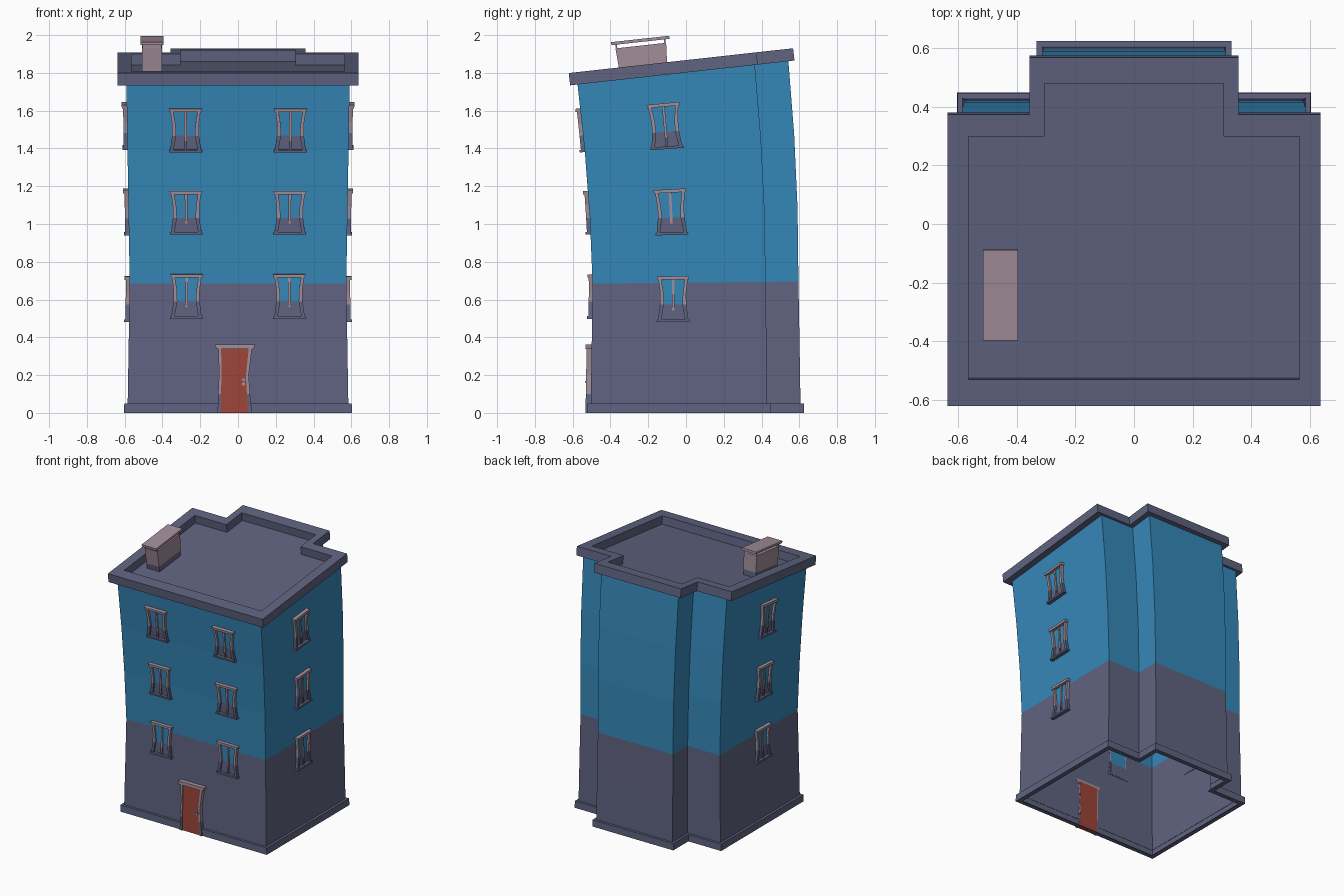
import bpy, bmesh, math

if "Cube" in bpy.data.objects:
    bpy.data.objects.remove(bpy.data.objects["Cube"])


def material(name, rgb):
    m = bpy.data.materials.new(name)
    m.diffuse_color = (*rgb, 1)
    m.use_nodes = True
    m.node_tree.nodes["Principled BSDF"].inputs["Base Color"].default_value = m.diffuse_color
    return m


MATS = [material("slate grey", (0.115, 0.125, 0.215)),
        material("wall blue", (0.036, 0.245, 0.48)),
        material("dusty pink", (0.36, 0.27, 0.32)),
        material("door red", (0.34, 0.058, 0.041))]
GREY, BLUE, PINK, RED = range(4)

BEND_START, TOP, ANGLE, CY = 0.58, 1.80, 0.11, 0.05


def warp(p, pinch=True):
    """Bend the upright building towards the front and pinch its waist."""
    x, y, z = p
    t = max(0, min(z, TOP) - BEND_START)
    th = ANGLE * t / (TOP - BEND_START)
    shift = 0.5 * th * t + max(0, z - TOP) * ANGLE
    s = 1.0
    if pinch:
        if z < 0.69:
            s = 1 - 0.02 * z / 0.69
        else:
            s = 0.98 + 0.03 * min(1, (z - 0.69) / (TOP - 0.69))
    r = (y - CY) * s
    return (x * s, CY - shift + r * math.cos(th), z + r * math.sin(th))


class Part:
    """Collects lofted pieces into one warped object."""

    def __init__(self, name, place=lambda u, d, v: (u, d, v), pinch=True):
        self.name, self.place, self.pinch = name, place, pinch
        self.bm = bmesh.new()

    def loft(self, rings, colour, low=None, split=0.0, cap0=True, cap1=True):
        """rings: list of (height, [(u, d), ...]); faces below split get colour low."""
        def tint(face, h):
            face.material_index = low if low is not None and h < split else colour
        loops = [[self.bm.verts.new(warp(self.place(u, d, h), self.pinch)) for u, d in ring]
                 for h, ring in rings]
        for k in range(len(loops) - 1):
            a, b = loops[k], loops[k + 1]
            n = len(a)
            for i in range(n):
                j = (i + 1) % n
                tint(self.bm.faces.new((a[i], a[j], b[j], b[i])),
                     (rings[k][0] + rings[k + 1][0]) / 2)
        if cap0:
            tint(self.bm.faces.new(loops[0][::-1]), rings[0][0])
        if cap1:
            tint(self.bm.faces.new(loops[-1]), rings[-1][0])

    def bar(self, levels, d0, d1, colour, low=None, split=0.0):
        """levels: (height, u0, u1); a bar that may change width with height."""
        self.loft([(h, [(a, d0), (b, d0), (b, d1), (a, d1)]) for h, a, b in levels],
                  colour, low, split)

    def finish(self):
        bmesh.ops.recalc_face_normals(self.bm, faces=self.bm.faces)
        me = bpy.data.meshes.new(self.name)
        self.bm.to_mesh(me)
        self.bm.free()
        for m in MATS:
            me.materials.append(m)
        ob = bpy.data.objects.new(self.name, me)
        bpy.context.collection.objects.link(ob)
        return ob


def plan(xm, yf, ym, xe, yb):
    """T-shaped floor plan: main block plus narrower back bay."""
    return [(-xm, yf), (xm, yf), (xm, ym), (xe, ym), (xe, yb), (-xe, yb), (-xe, ym), (-xm, ym)]


XW, YF = 0.585, -0.505


def wall_plan(o=0.0):
    return plan(XW + o, YF - o, 0.43 + o, 0.315 + o, 0.607 + o)


# walls: grey below, blue above, open underneath
p = Part("walls")
p.loft([(z, wall_plan()) for z in (0.0, 0.35, 0.69, 1.06, 1.43, 1.80)],
       BLUE, GREY, 0.69, False, False)
p.finish()

# plinth ring
p = Part("plinth")
p.loft([(0, wall_plan(-0.015)), (0, wall_plan(0.018)), (0.05, wall_plan(0.018)),
        (0.05, wall_plan(-0.002))], GREY, cap0=False, cap1=False)
p.finish()

# roof slab with raised parapet
outer = plan(0.637, -0.55, 0.45, 0.357, 0.645)
inner = plan(0.565, -0.46, 0.375, 0.305, 0.557)
p = Part("roof", pinch=False)
p.loft([(1.80, outer), (1.865, outer), (1.865, inner), (1.805, inner)], GREY)
p.finish()

# chimney: body, two supports, cap
p = Part("chimney", pinch=False)
cx, cy = -0.455, -0.155
p.loft([(z, [(cx - 0.052, cy - h), (cx + 0.052, cy - h), (cx + 0.052, cy + h), (cx - 0.052, cy + h)])
        for z, h in ((1.803, 0.124), (1.845, 0.127), (1.967, 0.135))], PINK, GREY, 1.84)
for s in (-1, 1):
    p.bar([(1.96, cx - 0.05, cx + 0.05), (1.988, cx - 0.05, cx + 0.05)],
          cy + s * 0.125, cy + s * 0.133, PINK)
p.bar([(1.986, cx - 0.06, cx + 0.06), (2.002, cx - 0.06, cx + 0.06)], cy - 0.155, cy + 0.155, PINK)
p.finish()


def window(name, place):
    p = Part(name, place)
    # pane
    p.bar([(-0.115, -0.064, 0.064), (-0.03, -0.064, 0.064), (0.11, -0.064, 0.064)],
          -0.003, 0.006, BLUE, GREY, -0.03)
    # curved jambs, grey at the foot
    for s in (-1, 1):
        p.bar([(-0.112, s * 0.064, s * 0.082), (-0.03, s * 0.05, s * 0.071),
               (0.03, s * 0.052, s * 0.07), (0.11, s * 0.064, s * 0.08)],
              -0.002, 0.02, PINK, GREY, -0.03)
    # mullion, lintel, sill
    p.bar([(-0.11, -0.007, 0.007), (-0.06, -0.007, 0.007), (0.11, -0.007, 0.007)],
          0, 0.014, PINK, GREY, -0.06)
    p.bar([(0.104, -0.085, 0.085), (0.122, -0.087, 0.087)], -0.002, 0.027, PINK)
    p.bar([(-0.122, -0.089, 0.089), (-0.108, -0.086, 0.086)], -0.002, 0.027, GREY)
    p.finish()


# windows: two columns in front, one on each side
for row, z in enumerate((0.62, 1.085, 1.545)):
    for s, side in ((-1, "left"), (1, "right")):
        window(f"front_window_{side}_{row}",
               lambda u, d, v, s=s, z=z: (s * 0.277 + u, YF - d, z + v))
        window(f"side_window_{side}_{row}",
               lambda u, d, v, s=s, z=z: (s * (XW + d), -0.07 + u, z - 0.017 + v))

# door with frame and handle
p = Part("door", lambda u, d, v: (u, YF - d, v))
p.bar([(0, -0.095, 0.058), (0.17, -0.092, 0.05), (0.345, -0.095, 0.062)], -0.003, 0.021, RED)
p.bar([(0, -0.108, -0.09), (0.1, -0.106, -0.09), (0.2, -0.101, -0.088), (0.345, -0.105, -0.09)],
      -0.002, 0.027, PINK, GREY, 0.1)
p.bar([(0, 0.053, 0.074), (0.1, 0.047, 0.064), (0.2, 0.042, 0.057), (0.345, 0.058, 0.075)],
      -0.002, 0.027, PINK, GREY, 0.1)
p.bar([(0.338, -0.117, 0.085), (0.362, -0.121, 0.09)], -0.002, 0.033, PINK)
p.bar([(0.145, 0.02, 0.036), (0.182, 0.02, 0.036)], 0.02, 0.024, PINK)
p.bar([(0.16, 0.022, 0.042), (0.168, 0.022, 0.042)], 0.024, 0.032, PINK)
p.finish()
